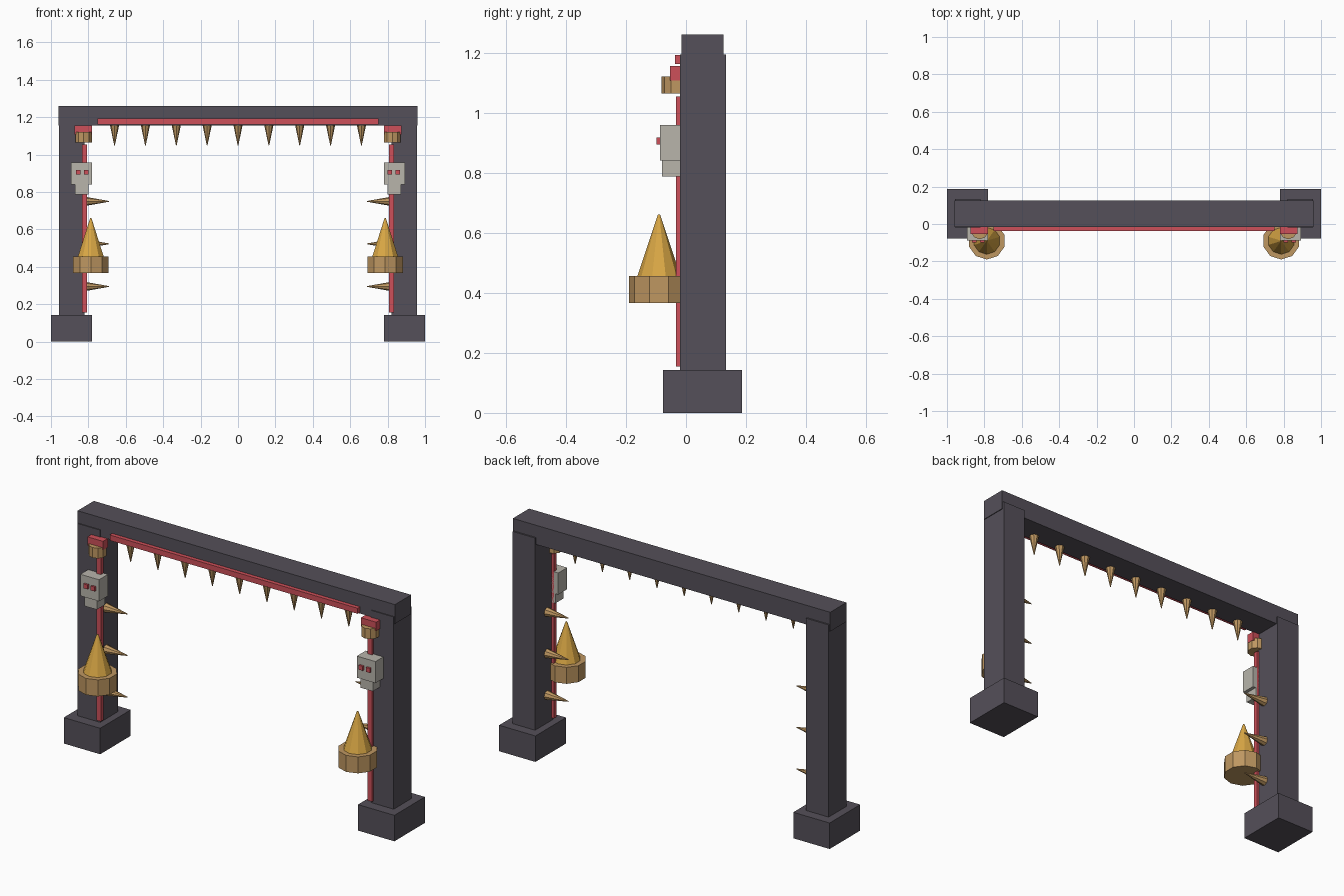
import bpy
from math import pi
from mathutils import Euler

cube = bpy.data.objects.get("Cube")
if cube:
    bpy.data.objects.remove(cube, do_unlink=True)


def material(name, rgb):
    mat = bpy.data.materials.new(name)
    mat.use_nodes = True
    mat.diffuse_color = (*rgb, 1)
    mat.node_tree.nodes["Principled BSDF"].inputs["Base Color"].default_value = (*rgb, 1)
    return mat


stone = material("dark stone", (0.09, 0.08, 0.1))
red = material("red trim", (0.61, 0.08, 0.1))
bone = material("pale bone", (0.48, 0.46, 0.41))
tan = material("tan horn", (0.52, 0.31, 0.12))
gold = material("gold", (0.7, 0.39, 0.06))


def finish(name, mat):
    obj = bpy.context.object
    obj.name = name
    obj.data.name = name
    obj.data.materials.append(mat)
    return obj


def box(name, xs, ys, zs, mat):
    """Box spanning the given ranges."""
    spans = (xs, ys, zs)
    bpy.ops.mesh.primitive_cube_add(size=1, location=[(a + b) / 2 for a, b in spans])
    obj = finish(name, mat)
    obj.scale = [abs(b - a) for a, b in spans]
    bpy.ops.object.transform_apply(location=False, rotation=False, scale=True)


def cone(name, base, length, r1, r2, sides, mat, rot=(0, 0, 0)):
    """Cone or drum growing from its base point along the turned z axis."""
    turn = Euler(rot)
    axis = turn.to_matrix().col[2]
    centre = [b + a * length / 2 for a, b in zip(axis, base)]
    bpy.ops.mesh.primitive_cone_add(vertices=sides, radius1=r1, radius2=r2,
                                    depth=length, location=centre, rotation=turn)
    finish(name, mat)


# Lintel with its red trim and hanging spikes
box("lintel", (-0.96, 0.96), (-0.015, 0.125), (1.155, 1.26), stone)
box("lintel_trim", (-0.75, 0.75), (-0.037, -0.01), (1.162, 1.192), red)
for i in range(9):
    cone(f"lintel_spike_{i + 1}", ((i - 4) * 0.165, 0.015, 1.16), 0.11,
         0.025, 0.002, 8, tan, (pi, 0, 0))

for side, s in (("left", 1), ("right", -1)):
    def span(a, b):
        return (s * a, s * b)

    # Post, foot and vertical trim
    box(f"{side}_foot", span(0.78, 1.0), (-0.077, 0.187), (0, 0.142), stone)
    box(f"{side}_post", span(0.82, 0.956), (-0.02, 0.133), (0.13, 1.193), stone)
    box(f"{side}_post_trim", span(0.807, 0.834), (-0.033, -0.01), (0.155, 1.053), red)

    # Spikes on the inner face of the post
    for i, z in enumerate((0.295, 0.523, 0.75)):
        cone(f"{side}_post_spike_{i + 1}", (s * 0.825, 0.03, z), 0.135,
             0.026, 0.002, 8, tan, (0, -s * pi / 2, 0))

    # Lamp drum under a red bracket
    box(f"{side}_lamp_bracket", span(0.78, 0.873), (-0.053, -0.01), (1.107, 1.155), red)
    cone(f"{side}_lamp", (s * 0.825, -0.035, 1.064), 0.056, 0.046, 0.046, 10, tan)

    # Skull with jaw and eyes
    box(f"{side}_skull", span(0.78, 0.893), (-0.087, -0.01), (0.84, 0.958), bone)
    box(f"{side}_jaw", span(0.798, 0.872), (-0.08, -0.01), (0.787, 0.84), bone)
    for part, x in (("inner", 0.811), ("outer", 0.854)):
        box(f"{side}_{part}_eye", span(x - 0.012, x + 0.012), (-0.098, -0.08),
            (0.893, 0.917), red)

    # Large horn in a drum collar
    cone(f"{side}_collar", (s * 0.787, -0.09, 0.366), 0.09, 0.1, 0.1, 10, tan)
    cone(f"{side}_horn", (s * 0.787, -0.09, 0.45), 0.21, 0.074, 0.004, 10, gold)
